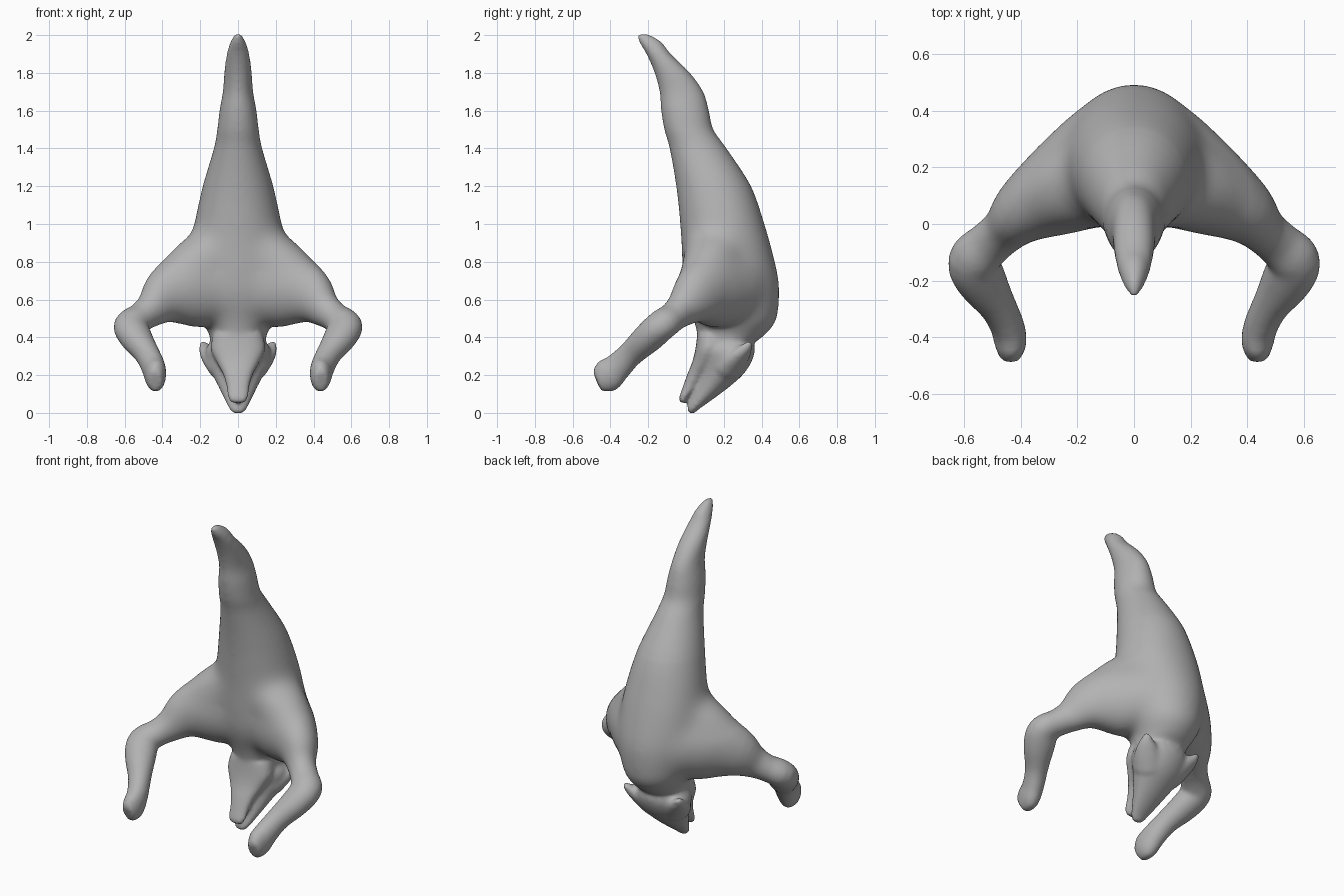
import bpy, bmesh, math
from mathutils import Vector

if "Cube" in bpy.data.objects:
    bpy.data.objects.remove(bpy.data.objects["Cube"])

SIDES = 32


def catmull(rows, steps=4):
    """Smoothly interpolate rows of numbers."""
    out = []
    for i in range(len(rows) - 1):
        a, b = rows[max(i - 1, 0)], rows[i]
        c, d = rows[i + 1], rows[min(i + 2, len(rows) - 1)]
        for k in range(steps):
            t = k / steps
            out.append([0.5 * (2 * q + (r - p) * t + (2 * p - 5 * q + 4 * r - s) * t * t
                               + (3 * q - p - 3 * r + s) * t ** 3)
                        for p, q, r, s in zip(a, b, c, d)])
    return out + [list(rows[-1])]


def skin(bm, rings):
    """Closed tube through rings of points."""
    loops = [[bm.verts.new(p) for p in ring] for ring in rings]
    faces = [bm.faces.new(loops[0]), bm.faces.new(loops[-1])]
    for a, b in zip(loops, loops[1:]):
        for i in range(SIDES):
            j = (i + 1) % SIDES
            faces.append(bm.faces.new((a[i], a[j], b[j], b[i])))
    bmesh.ops.recalc_face_normals(bm, faces=faces)


def oval(c, u, v, power=2.0):
    """Ellipse, squarer as power grows."""
    def bend(x):
        return math.copysign(abs(x) ** (2 / power), x)
    angles = [2 * math.pi * i / SIDES for i in range(SIDES)]
    return [c + u * bend(math.cos(a)) + v * bend(math.sin(a)) for a in angles]


def stack(bm, rows, power=2.0):
    """Level slices: height, front y, back y, half width."""
    skin(bm, [oval(Vector((0, (f + b) / 2, z)), Vector((w, 0, 0)),
                   Vector((0, (b - f) / 2, 0)), power)
              for z, f, b, w in catmull(rows)])


def limb(bm, rows, side):
    """Slices square to a path: x, y, z, flat radius, upright radius."""
    rows = catmull(rows)
    pts = [Vector((side * r[0], r[1], r[2])) for r in rows]
    rings = []
    for i, r in enumerate(rows):
        d = (pts[min(i + 1, len(pts) - 1)] - pts[max(i - 1, 0)]).normalized()
        s = d.cross(Vector((0, 0, 1))).normalized()
        rings.append(oval(pts[i], s * r[3], s.cross(d) * r[4]))
    skin(bm, rings)


bm = bmesh.new()

# tail, trunk and neck
stack(bm, [
    (2.007, -0.26, -0.20, 0.015), (1.965, -0.25, -0.13, 0.04),
    (1.90, -0.21, -0.08, 0.06), (1.80, -0.167, 0.022, 0.073),
    (1.70, -0.14, 0.092, 0.08), (1.60, -0.132, 0.122, 0.098),
    (1.50, -0.115, 0.145, 0.11), (1.40, -0.087, 0.215, 0.128),
    (1.20, -0.052, 0.345, 0.187), (1.00, -0.035, 0.42, 0.235),
    (0.85, -0.025, 0.462, 0.25), (0.70, -0.02, 0.497, 0.245),
    (0.60, -0.005, 0.497, 0.23), (0.50, 0.035, 0.485, 0.198),
    (0.42, 0.06, 0.425, 0.155), (0.36, 0.07, 0.35, 0.14),
    (0.28, 0.12, 0.28, 0.10)], 2.05)

# skull and muzzle
stack(bm, [
    (0.41, 0.13, 0.34, 0.12), (0.34, 0.09, 0.365, 0.17),
    (0.27, 0.09, 0.347, 0.165), (0.20, 0.075, 0.30, 0.135),
    (0.13, 0.05, 0.22, 0.10), (0.07, 0.025, 0.14, 0.072),
    (0.02, 0.005, 0.07, 0.048), (-0.003, 0.015, 0.045, 0.028)])

# lower jaw
stack(bm, [
    (0.42, 0.06, 0.22, 0.13), (0.34, 0.05, 0.20, 0.145),
    (0.27, 0.033, 0.16, 0.115), (0.20, 0.005, 0.10, 0.078),
    (0.13, -0.02, 0.05, 0.06), (0.08, -0.037, 0.012, 0.055),
    (0.053, -0.032, -0.002, 0.04)], 2.4)

for side in (1, -1):
    # shoulder slope
    limb(bm, [
        (0.03, 0.18, 0.95, 0.14, 0.12), (0.10, 0.165, 0.875, 0.17, 0.14),
        (0.20, 0.135, 0.80, 0.16, 0.15), (0.33, 0.085, 0.69, 0.125, 0.13)], side)
    # shoulder, arm, wrist and paw
    limb(bm, [
        (0.08, 0.24, 0.68, 0.21, 0.215), (0.18, 0.17, 0.67, 0.195, 0.215),
        (0.28, 0.11, 0.655, 0.165, 0.205),
        (0.385, 0.047, 0.612, 0.12, 0.152), (0.455, -0.02, 0.55, 0.085, 0.098),
        (0.515, -0.073, 0.505, 0.082, 0.078), (0.567, -0.13, 0.463, 0.093, 0.083),
        (0.54, -0.20, 0.398, 0.09, 0.08), (0.483, -0.29, 0.315, 0.067, 0.069),
        (0.449, -0.36, 0.245, 0.061, 0.076), (0.437, -0.42, 0.195, 0.057, 0.09),
        (0.44, -0.473, 0.17, 0.038, 0.06)], side)
    # ear
    limb(bm, [
        (0.08, 0.22, 0.24, 0.09, 0.07), (0.13, 0.27, 0.29, 0.075, 0.05),
        (0.17, 0.315, 0.338, 0.047, 0.03), (0.191, 0.342, 0.377, 0.015, 0.013)], side)

mesh = bpy.data.meshes.new("creature_body")
bm.to_mesh(mesh)
bm.free()
body = bpy.data.objects.new("creature_body", mesh)
bpy.context.collection.objects.link(body)
bpy.context.view_layer.objects.active = body
body.select_set(True)

# fuse the parts into one skin
fuse = body.modifiers.new("fuse", 'REMESH')
fuse.mode = 'VOXEL'
fuse.voxel_size = 0.011
bpy.ops.object.modifier_apply(modifier="fuse")


def ramp(x, low, high):
    return min(1.0, max(0.0, (x - low) / (high - low)))


# blend the shoulders strongly into the trunk
group = body.vertex_groups.new(name="shoulders")
for v in body.data.vertices:
    x, y, z = v.co
    weight = (ramp(z, 0.44, 0.58) * ramp(-z, -1.2, -1.0)
              * ramp(-abs(x), -0.42, -0.28))
    if weight > 0:
        group.add([v.index], weight, 'REPLACE')
blend = body.modifiers.new("blend", 'SMOOTH')
blend.factor = 0.5
blend.iterations = 200
blend.vertex_group = "shoulders"
# soften every joint slightly
soften = body.modifiers.new("soften", 'SMOOTH')
soften.factor = 0.5
soften.iterations = 14
for name in ("blend", "soften"):
    bpy.ops.object.modifier_apply(modifier=name)

grey = bpy.data.materials.new("plain_grey")
grey.diffuse_color = (0.45, 0.45, 0.45, 1)
grey.use_nodes = True
grey.node_tree.nodes["Principled BSDF"].inputs["Base Color"].default_value = grey.diffuse_color
body.data.materials.clear()
body.data.materials.append(grey)
bpy.ops.object.shade_smooth()
